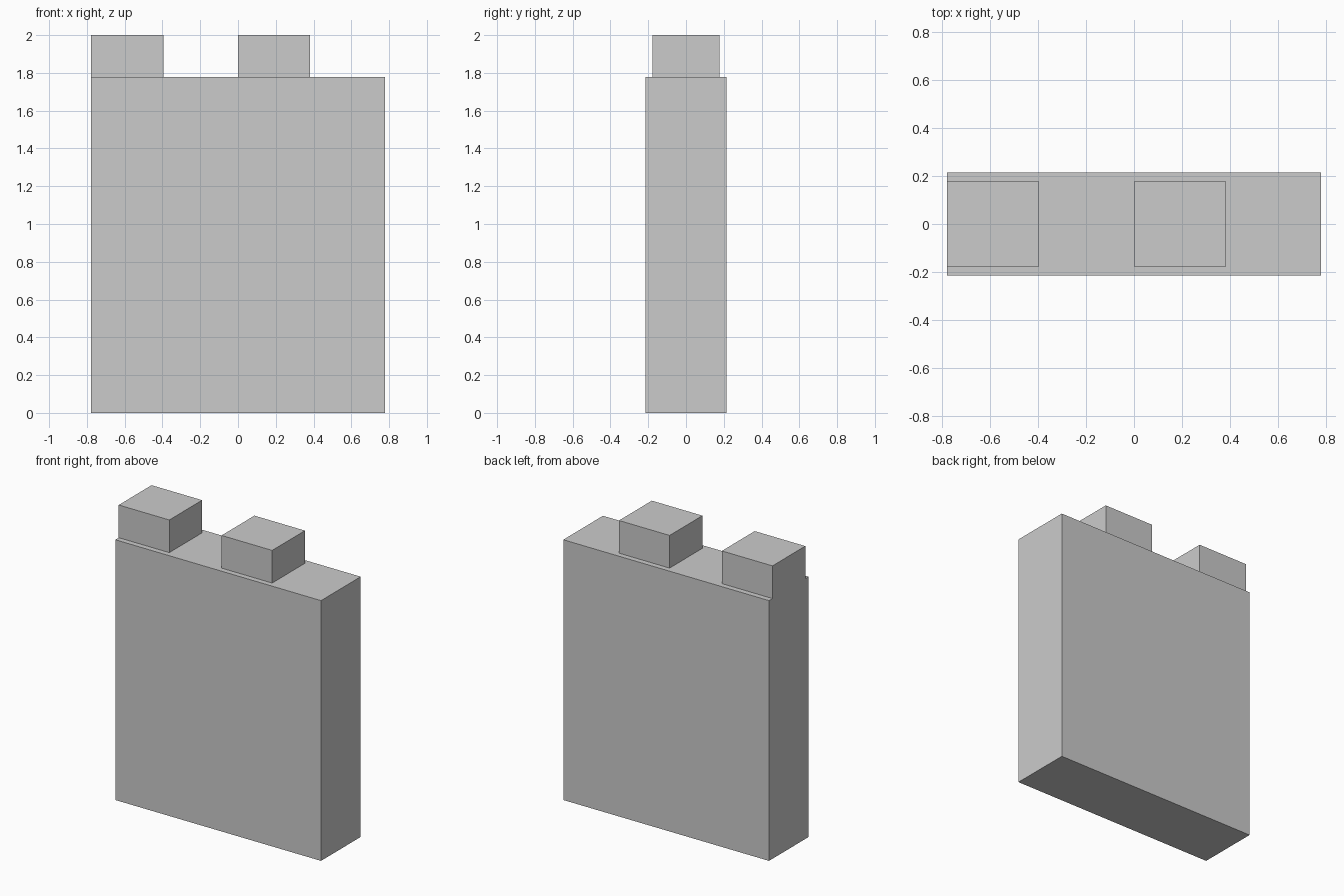
import bpy

if "Cube" in bpy.data.objects:
    bpy.data.objects.remove(bpy.data.objects["Cube"])

HALF_LENGTH = 0.777
WALL_TOP = 1.777


def box(name, x0, x1, half_depth, z0, z1):
    """Axis-aligned box, centred on y = 0."""
    bpy.ops.mesh.primitive_cube_add(size=1, location=((x0 + x1) / 2, 0, (z0 + z1) / 2))
    obj = bpy.context.object
    obj.name = name
    obj.scale = (x1 - x0, 2 * half_depth, z1 - z0)
    bpy.ops.object.transform_apply(location=False, rotation=False, scale=True)
    return obj


# Wall slab
box("wall", -HALF_LENGTH, HALF_LENGTH, 0.214, 0, WALL_TOP)

# Battlement blocks: one flush with the left end, one starting at mid-length
for i, x in enumerate((-HALF_LENGTH, 0.0)):
    box(f"battlement_{i + 1}", x, x + 0.382, 0.177, WALL_TOP, 2.0)
